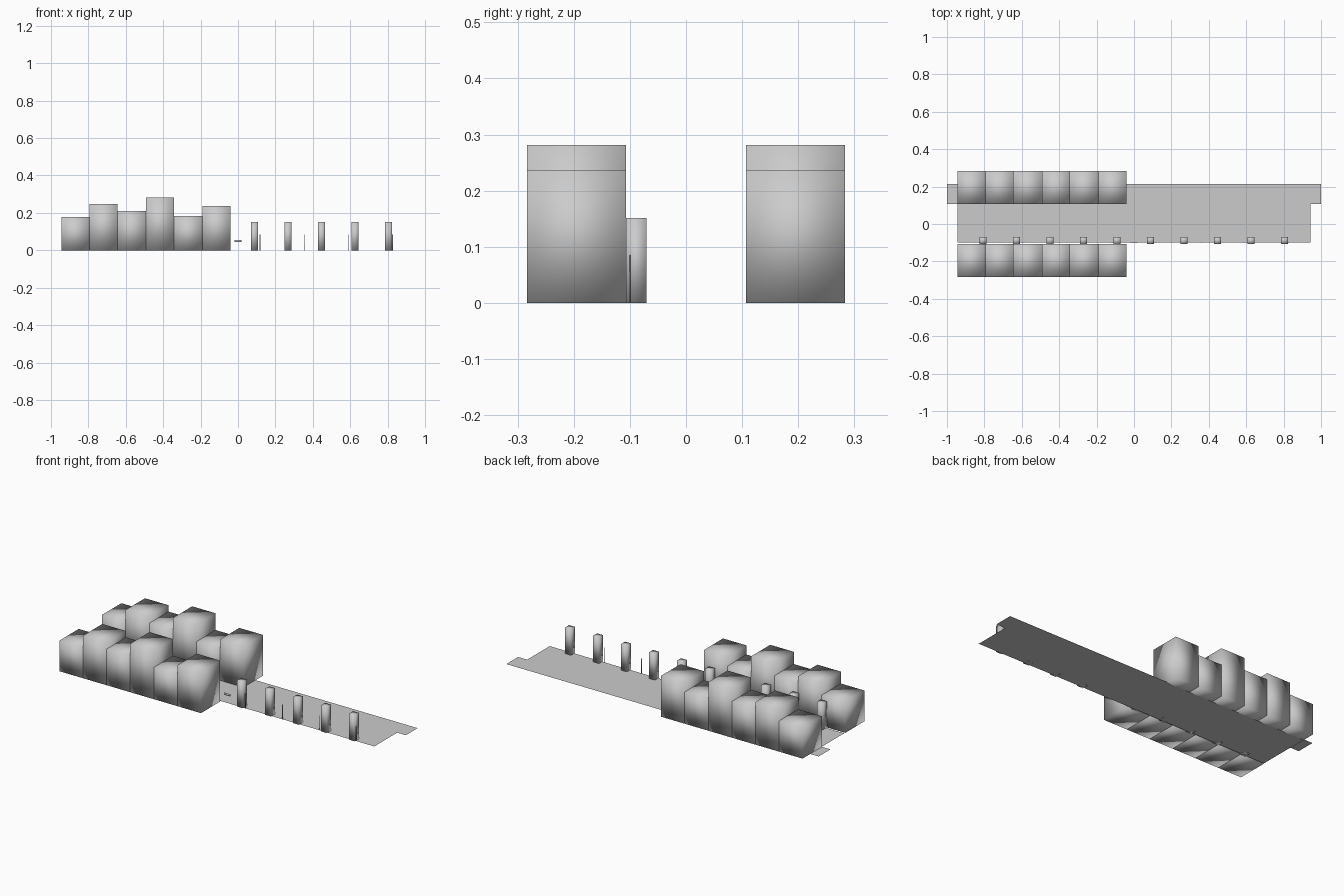
import bpy, bmesh

if "Cube" in bpy.data.objects:
    bpy.data.objects.remove(bpy.data.objects["Cube"])

grey = bpy.data.materials.new("plain grey")
grey.diffuse_color = (0.6, 0.6, 0.6, 1)
grey.use_nodes = True
grey.node_tree.nodes["Principled BSDF"].inputs["Base Color"].default_value = grey.diffuse_color


def add(name, bm, smooth=False):
    mesh = bpy.data.meshes.new(name)
    for f in bm.faces:
        f.smooth = smooth
    bm.to_mesh(mesh)
    bm.free()
    mesh.materials.append(grey)
    ob = bpy.data.objects.new(name, mesh)
    bpy.context.collection.objects.link(ob)
    return ob


def box(name, x0, x1, y0, y1, z0, z1, smooth=True):
    bm = bmesh.new()
    bmesh.ops.create_cube(bm, size=1)
    for v in bm.verts:
        v.co = (x1 if v.co.x > 0 else x0,
                y1 if v.co.y > 0 else y0,
                z1 if v.co.z > 0 else z0)
    return add(name, bm, smooth)


def sheet(name, x, y0, y1, z):
    bm = bmesh.new()
    bm.faces.new([bm.verts.new(p) for p in
                  ((-x, y0, z), (x, y0, z), (x, y1, z), (-x, y1, z))])
    return add(name, bm)


# Ground sheets: road and the longer pavement behind it
sheet("road", 0.943, -0.10, 0.21, 0.0)
sheet("pavement", 1.0, 0.107, 0.215, 0.001)

# Two facing rows of softly shaded buildings
heights = (0.178, 0.247, 0.21, 0.281, 0.184, 0.237)
left, width = -0.945, 0.151
for i, h in enumerate(heights):
    x = left + i * width
    box(f"front_building_{i + 1}", x, x + width, -0.283, -0.107, 0, h)
    box(f"back_building_{i + 1}", x, x + width, 0.107, 0.283, 0, h)

# Pillars along the front kerb
for i in range(10):
    x = -0.808 + i * 0.1792
    box(f"pillar_{i + 1}", x - 0.019, x + 0.019, -0.107, -0.07, 0, 0.151)

# Thin posts between the pillars, and a small centre plate
for i in range(8):
    x = -0.826 + i * 0.236
    box(f"thin_post_{i + 1}", x - 0.002, x + 0.002, -0.101, -0.099, 0, 0.085)
box("centre_plate", -0.02, 0.02, -0.101, -0.099, 0.043, 0.055)
